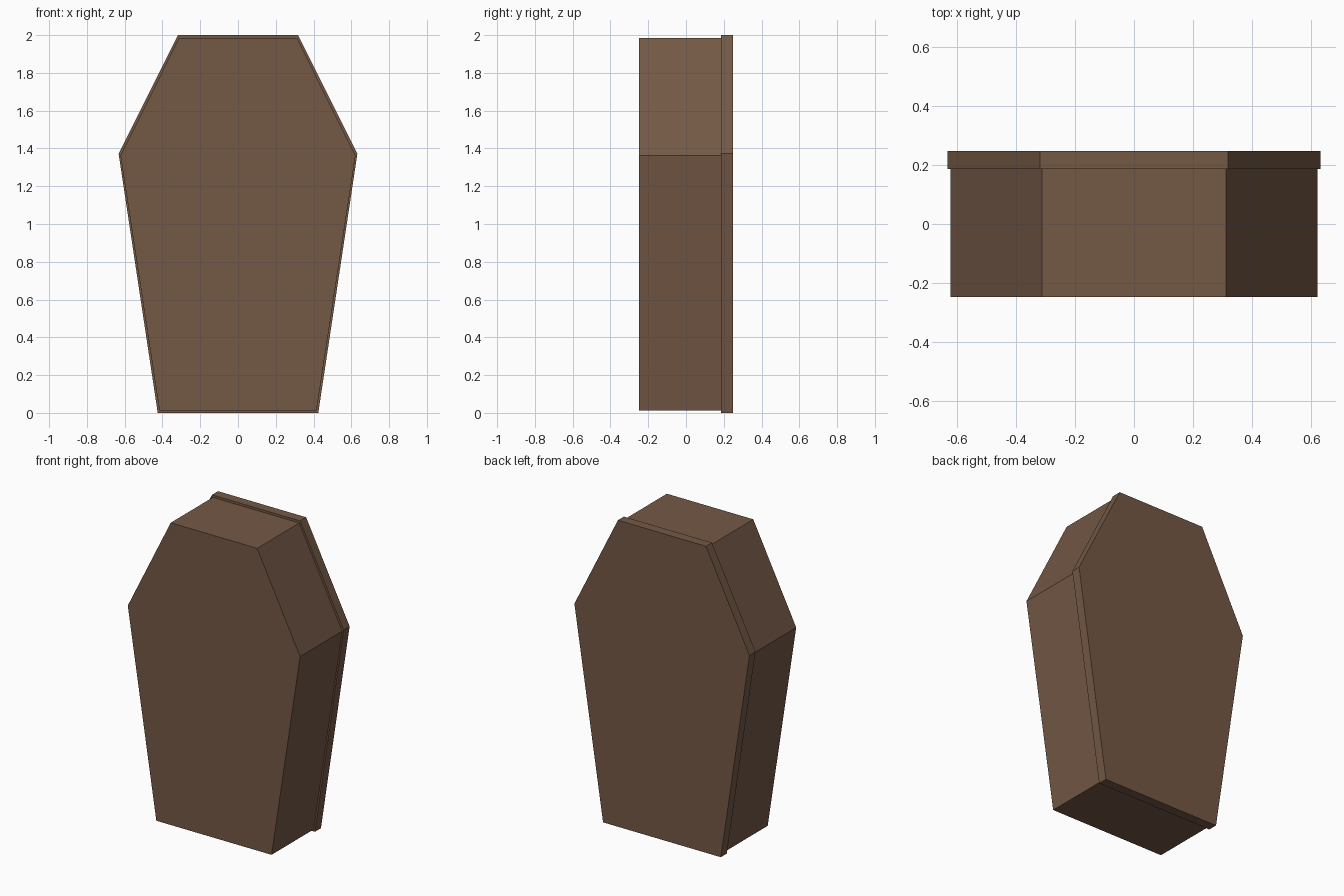
import bpy, bmesh

if "Cube" in bpy.data.objects:
    bpy.data.objects.remove(bpy.data.objects["Cube"])

wood = bpy.data.materials.new("brown wood")
wood.diffuse_color = (0.174, 0.098, 0.060, 1.0)
wood.use_nodes = True
wood.node_tree.nodes["Principled BSDF"].inputs["Base Color"].default_value = wood.diffuse_color


def hex_slab(name, half_profile, y0, y1):
    """Extrude a mirrored half outline (x, z) from y0 to y1."""
    outline = half_profile + [(-x, z) for x, z in reversed(half_profile)]
    bm = bmesh.new()
    face = bm.faces.new([bm.verts.new((x, y0, z)) for x, z in outline])
    ext = bmesh.ops.extrude_face_region(bm, geom=[face], use_keep_orig=True)
    for v in ext["geom"]:
        if isinstance(v, bmesh.types.BMVert):
            v.co.y = y1
    bmesh.ops.recalc_face_normals(bm, faces=bm.faces)
    mesh = bpy.data.meshes.new(name)
    bm.to_mesh(mesh)
    bm.free()
    mesh.materials.append(wood)
    obj = bpy.data.objects.new(name, mesh)
    bpy.context.collection.objects.link(obj)
    return obj


# Deep box, slightly smaller than the lid
hex_slab("coffin_box", [(0.416, 0.013), (0.622, 1.362), (0.312, 1.985)], -0.248, 0.186)
# Thin overhanging lid at the back
hex_slab("coffin_lid", [(0.425, 0.0), (0.632, 1.372), (0.318, 2.0)], 0.186, 0.248)
